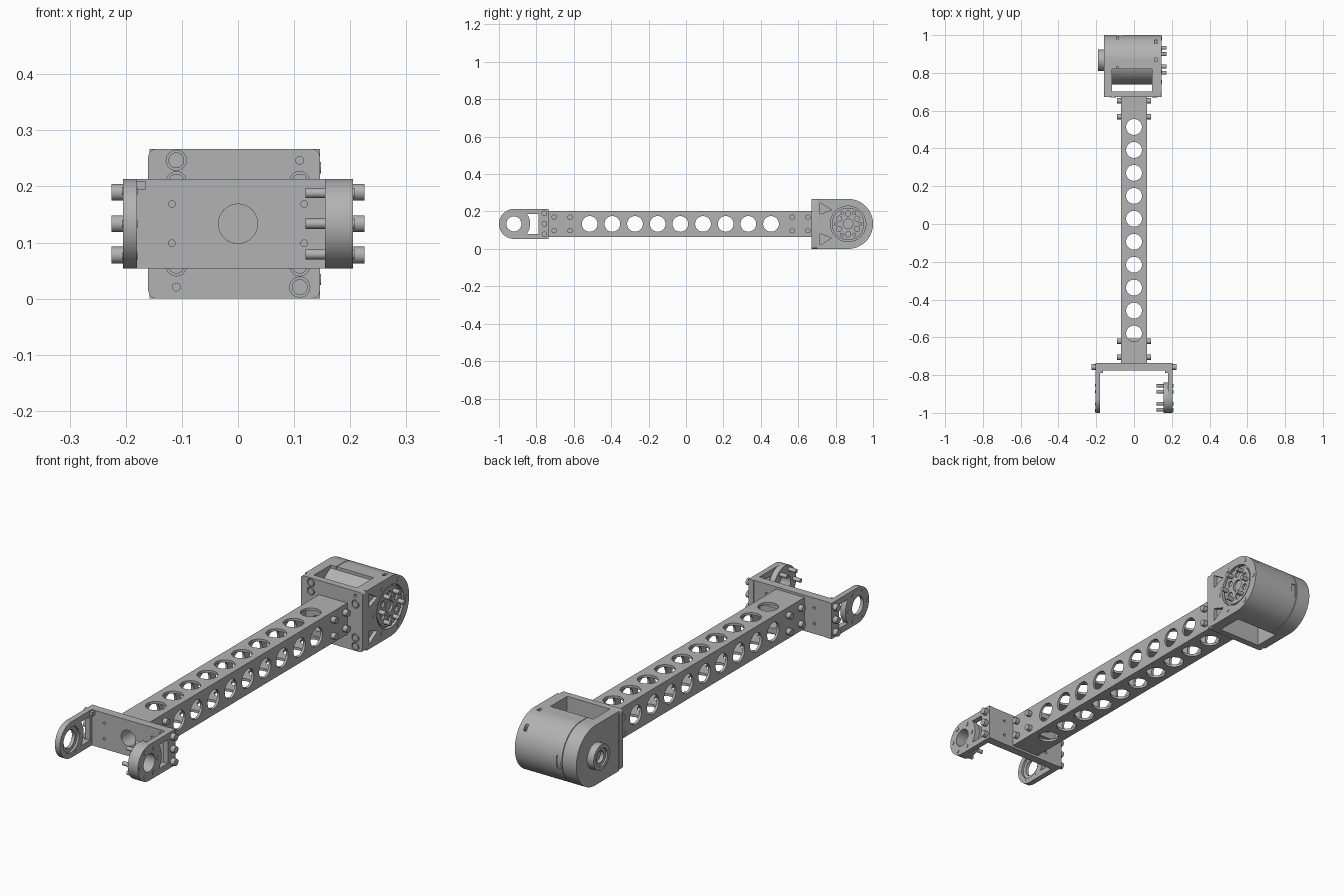
import bpy, bmesh
from math import pi, sin, cos, radians
from mathutils import Matrix, Vector

if "Cube" in bpy.data.objects:
    bpy.data.objects.remove(bpy.data.objects["Cube"], do_unlink=True)

grey = bpy.data.materials.new("machined_grey")
grey.use_nodes = True
grey.diffuse_color = (0.45, 0.45, 0.45, 1)
grey.node_tree.nodes["Principled BSDF"].inputs["Base Color"].default_value = (0.45, 0.45, 0.45, 1)

TURN = {"X": Matrix.Rotation(pi / 2, 4, "Y"), "Y": Matrix.Rotation(pi / 2, 4, "X"), "Z": Matrix()}
MID = 0.1335            # height of the main axis
MOTOR_Y, FORK_Y = 0.8665, -0.92
parts = []


def finish(name, bm):
    bmesh.ops.recalc_face_normals(bm, faces=bm.faces)
    mesh = bpy.data.meshes.new(name)
    bm.to_mesh(mesh)
    bm.free()
    mesh.materials.append(grey)
    obj = bpy.data.objects.new(name, mesh)
    bpy.context.collection.objects.link(obj)
    parts.append(obj)
    return obj


def cylinders(name, axis, centres, r, length, seg=24):
    """Equal cylinders along one axis, in one object."""
    bm = bmesh.new()
    for c in centres:
        bmesh.ops.create_cone(bm, cap_ends=True, segments=seg, radius1=r, radius2=r,
                              depth=length, matrix=Matrix.Translation(c) @ TURN[axis])
    return finish(name, bm)


def disc(name, y, r, x0, x1, seg=64):
    return cylinders(name, "X", [((x0 + x1) / 2, y, MID)], r, x1 - x0, seg)


def box(name, x0, x1, y0, y1, z0, z1):
    bm = bmesh.new()
    scale = Matrix.Diagonal((x1 - x0, y1 - y0, z1 - z0, 1))
    centre = Matrix.Translation(((x0 + x1) / 2, (y0 + y1) / 2, (z0 + z1) / 2))
    bmesh.ops.create_cube(bm, size=1, matrix=centre @ scale)
    return finish(name, bm)


def prism(name, outline, x0, x1):
    """Outline in y and z, extruded along x."""
    bm = bmesh.new()
    face = bm.faces.new([bm.verts.new((x0, y, z)) for y, z in outline])
    new = bmesh.ops.extrude_face_region(bm, geom=[face])["geom"]
    bmesh.ops.translate(bm, vec=(x1 - x0, 0, 0),
                        verts=[v for v in new if isinstance(v, bmesh.types.BMVert)])
    return finish(name, bm)


def cut(obj, *cutters):
    """Subtract each cutter and remove it."""
    for c in cutters:
        mod = obj.modifiers.new("cut", "BOOLEAN")
        mod.operation, mod.solver, mod.object = "DIFFERENCE", "EXACT", c
        bpy.context.view_layer.update()
        graph = bpy.context.evaluated_depsgraph_get()
        mesh = bpy.data.meshes.new_from_object(obj.evaluated_get(graph))
        obj.modifiers.clear()
        obj.data = mesh
        parts.remove(c)
        bpy.data.objects.remove(c, do_unlink=True)
    return obj


def arc(y, r, a0, a1, steps=32):
    angles = [radians(a0 + (a1 - a0) * i / steps) for i in range(steps + 1)]
    return [(y + r * cos(a), MID + r * sin(a)) for a in angles]


def ring(x, y, r, count=6):
    return [(x, y + r * cos(2 * pi * i / count), MID + r * sin(2 * pi * i / count))
            for i in range(count)]


# Hollow square beam with rows of lightening holes
beam = box("beam", -0.07, 0.07, -0.738, 0.68, MID - 0.07, MID + 0.07)
cut(beam,
    box("bore", -0.059, 0.059, -1, 1, MID - 0.059, MID + 0.059),
    cylinders("side_holes", "X", [(0, -0.515 + 0.1212 * i, MID) for i in range(9)], 0.042, 0.4, 40),
    cylinders("top_holes", "Z", [(0, -0.58 + 0.1215 * i, MID) for i in range(10)], 0.042, 0.4, 40))

# Blocks inside the beam ends, and their bolts
for name, y0, y1 in (("front_insert", -0.738, -0.605), ("rear_insert", 0.565, 0.68)):
    block = box(name, -0.059, 0.059, y0, y1, MID - 0.059, MID + 0.059)
    cut(block, cylinders("bore", "Y", [(0, (y0 + y1) / 2, MID)], 0.035, 0.4, 40))
spots = [(y, MID + dz) for y in (-0.705, -0.62, 0.568, 0.652) for dz in (-0.036, 0.036)]
cylinders("beam_bolts", "X", [(s * 0.078, y, z) for s in (-1, 1) for y, z in spots], 0.014, 0.024)

# Fork: cross plate
plate = box("fork_plate", -0.181, 0.181, -0.775, -0.737, MID - 0.08, MID + 0.08)
cut(plate,
    cylinders("centre_hole", "Y", [(0, -0.75, MID)], 0.035, 0.2, 48),
    cylinders("pin_holes", "Y", [(x, -0.75, MID + dz) for x in (-0.118, 0.118)
                                 for dz in (-0.035, 0.035)], 0.006, 0.2, 16))
for s in (-1, 1):
    a, b = sorted((s * 0.165, s * 0.181))
    box("fork_corner_tab", a, b, -0.79, -0.774, MID + 0.06, MID + 0.076)

# Fork: two arms with round ends, a bearing hole and a curved slot
outline = arc(FORK_Y, 0.08, 90, 270) + [(-0.735, MID - 0.08), (-0.735, MID + 0.08)]
slot = arc(FORK_Y, 0.087, -38, 38, 12) + [(-0.788, MID + 0.053), (-0.788, MID - 0.053)]
for name, x0, x1 in (("plain_arm", -0.205, -0.18), ("drive_arm", 0.18, 0.205)):
    arm = prism(name, outline, x0, x1)
    cut(arm, prism("slot", slot, -0.3, 0.3), disc("hole", FORK_Y, 0.04, -0.3, 0.3))
    if x0 < 0:
        cut(arm, disc("counterbore", FORK_Y, 0.056, -0.19, -0.1))
boss = disc("drive_arm_boss", FORK_Y, 0.08, 0.155, 0.181)
cut(boss, disc("hole", FORK_Y, 0.04, 0.1, 0.3))
cylinders("drive_arm_screws", "X", ring(0.164, FORK_Y, 0.063), 0.009, 0.088, 16)
cylinders("plain_arm_screws", "X", ring(-0.193, FORK_Y, 0.067), 0.007, 0.027, 16)
cylinders("fork_bolts", "X", [(s * 0.213, -0.757, MID + dz) for s in (-1, 1)
                              for dz in (-0.056, 0, 0.056)], 0.015, 0.024)

# Motor mounting plate with chamfered corners
mount = box("motor_mount_plate", -0.16, 0.146, 0.672, 0.702, 0, 2 * MID)
bm = bmesh.new()
bm.from_mesh(mount.data)
corners = [e for e in bm.edges if abs(e.verts[0].co.y - e.verts[1].co.y) > 0.01]
bmesh.ops.bevel(bm, geom=corners, offset=0.014, segments=3, profile=0.5, affect="EDGES")
bm.to_mesh(mount.data)
bm.free()
big = [(-0.11, 0.113), (0.11, -0.113), (-0.11, 0.075), (0.11, 0.075), (-0.11, -0.075), (0.11, -0.075)]
cut(mount,
    cylinders("counterbores", "Y", [(x, 0.672, MID + dz) for x, dz in big], 0.018, 0.016),
    cylinders("dowel_holes", "Y", [(0.11, 0.672, MID + 0.113), (-0.11, 0.672, MID - 0.113)], 0.007, 0.02))
cylinders("mount_screws", "Y", [(x, 0.677, MID + dz) for x, dz in big], 0.014, 0.014)

# Motor housing: rounded shell in two sections, open in front of the core
shell = [(0.70, 0)] + arc(MOTOR_Y, MID, -90, 90, 48) + [(0.70, 2 * MID)]
for name, x0, x1 in (("motor_rear_cover", -0.158, -0.089), ("motor_housing", -0.086, 0.129)):
    body = prism(name, shell, x0, x1)
    cut(body, box("pocket", -0.116, 0.096, 0.6, 0.82, -0.1, 0.5))
    if x0 > -0.1:
        cut(body, box("port", -0.08, -0.06, 0.98, 1.1, 0.10, 0.16),
            box("vent", 0.108, 0.122, 0.955, 0.975, 0.2, 0.4),
            box("vent", 0.108, 0.122, 0.86, 0.88, 0.258, 0.4))
disc("motor_core", MOTOR_Y, 0.129, -0.117, 0.097)

# Output side: flange with round recess, corner pockets and screws
flange = prism("output_flange", shell, 0.129, 0.146)
tri = [(0.716, 0.114), (0.716, 0.052), (0.778, 0.075)]
cut(flange, disc("recess", MOTOR_Y, 0.095, 0.1, 0.2),
    prism("upper_pocket", [(y, MID + z) for y, z in tri], 0.1, 0.2),
    prism("lower_pocket", [(y, MID - z) for y, z in tri], 0.1, 0.2))
cylinders("flange_screws", "X", ring(0.142, MOTOR_Y, 0.115), 0.010, 0.012, 20)
hub = disc("output_hub", MOTOR_Y, 0.086, 0.127, 0.141)
cut(hub, disc("bore", MOTOR_Y, 0.026, 0.132, 0.2),
    cylinders("hub_pockets", "X",
              [(0.142, MOTOR_Y + 0.055 * cos(a), MID + 0.055 * sin(a))
               for a in [pi / 6 + i * pi / 3 for i in range(6)]], 0.014, 0.02))
cylinders("output_bolts", "X", ring(0.15, MOTOR_Y, 0.066), 0.010, 0.042, 16)

# Bearing boss on the opposite side
bearing = disc("bearing_boss", MOTOR_Y, 0.057, -0.19, -0.157)
cut(bearing, disc("bore", MOTOR_Y, 0.04, -0.2, -0.182), disc("inner_bore", MOTOR_Y, 0.026, -0.2, -0.165))

# Smooth the round surfaces and keep the edges sharp
bpy.ops.object.select_all(action="DESELECT")
for obj in parts:
    obj.select_set(True)
bpy.context.view_layer.objects.active = parts[0]
bpy.ops.object.shade_smooth_by_angle(angle=radians(30))
